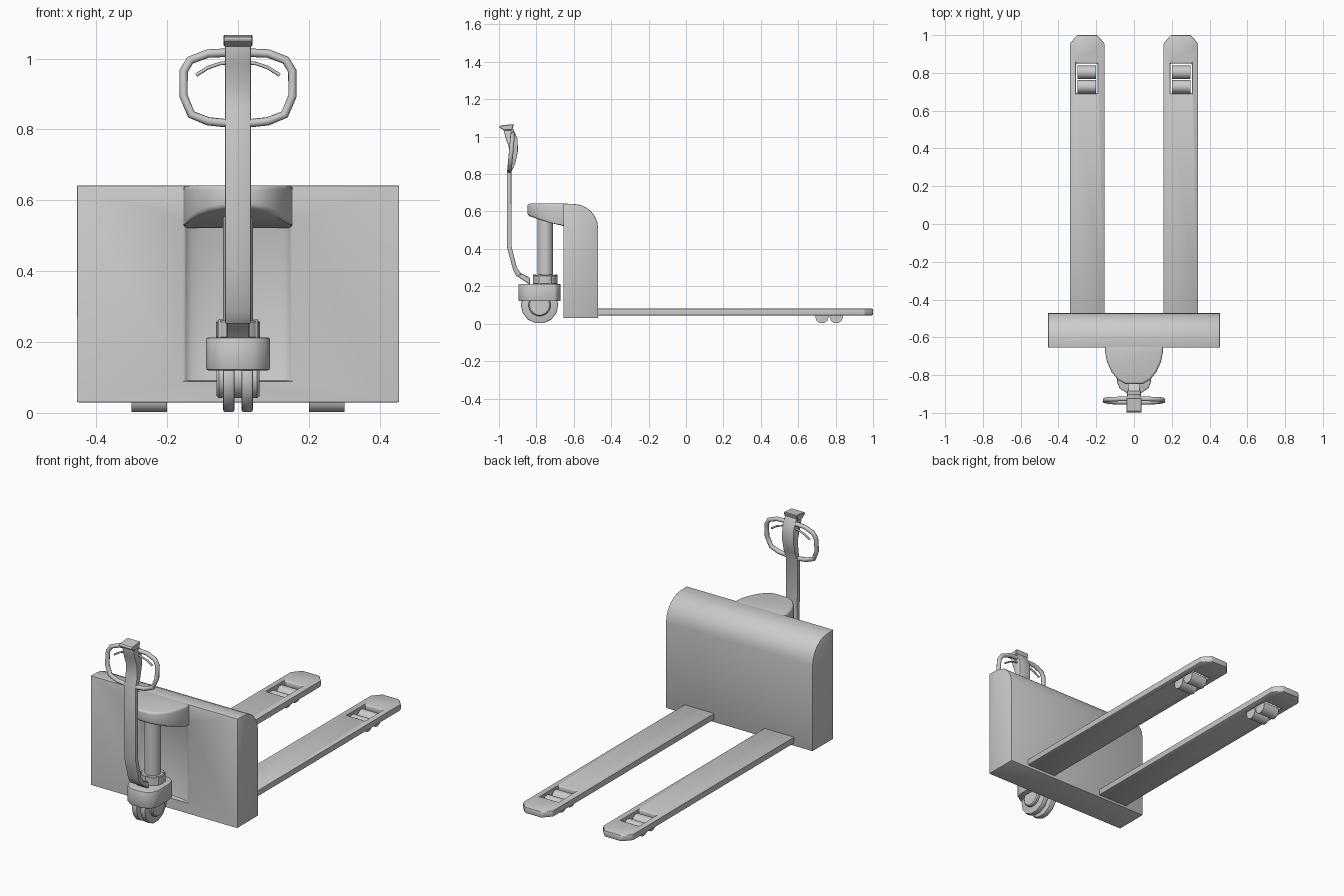
import bpy, bmesh, math
from mathutils import Matrix

if "Cube" in bpy.data.objects:
    bpy.data.objects.remove(bpy.data.objects["Cube"])


def finish(ob, bevel=0.0, segs=2, cutters=(), angle=35):
    """Apply cuts and bevel, then shade."""
    bpy.ops.object.select_all(action='DESELECT')
    bpy.context.view_layer.objects.active = ob
    ob.select_set(True)
    for c in cutters:
        m = ob.modifiers.new("cut", 'BOOLEAN')
        m.operation, m.object, m.solver = 'DIFFERENCE', c, 'EXACT'
        bpy.ops.object.modifier_apply(modifier=m.name)
        bpy.data.objects.remove(c, do_unlink=True)
    if bevel:
        m = ob.modifiers.new("bevel", 'BEVEL')
        m.width, m.segments = bevel, segs
        m.limit_method, m.angle_limit = 'ANGLE', math.radians(40)
        bpy.ops.object.modifier_apply(modifier=m.name)
    bpy.ops.object.shade_smooth_by_angle(angle=math.radians(angle))
    return ob


def from_bm(name, bm):
    bmesh.ops.recalc_face_normals(bm, faces=bm.faces)
    me = bpy.data.meshes.new(name)
    bm.to_mesh(me)
    bm.free()
    ob = bpy.data.objects.new(name, me)
    bpy.context.collection.objects.link(ob)
    return ob


def loft(name, a, b):
    """Closed solid between two matching rings of points."""
    bm = bmesh.new()
    va, vb = [bm.verts.new(p) for p in a], [bm.verts.new(p) for p in b]
    n = len(a)
    bm.faces.new(va)
    bm.faces.new(vb)
    for i in range(n):
        j = (i + 1) % n
        bm.faces.new((va[i], va[j], vb[j], vb[i]))
    return from_bm(name, bm)


def side_prism(name, yz, x0, x1):
    return loft(name, [(x0, y, z) for y, z in yz], [(x1, y, z) for y, z in yz])


def plan_prism(name, xy, z0, z1):
    low = z0 if callable(z0) else (lambda y: z0)
    return loft(name, [(x, y, low(y)) for x, y in xy], [(x, y, z1) for x, y in xy])


def mirrored(half):
    return half + [(-x, y) for x, y in reversed(half)]


def box(name, x0, x1, y0, y1, z0, z1):
    return side_prism(name, [(y0, z0), (y1, z0), (y1, z1), (y0, z1)], x0, x1)


def cylinder(name, r, depth, loc, axis='Z', n=16, squash=1.0):
    bm = bmesh.new()
    m = Matrix.Translation(loc) @ Matrix.Diagonal((1, squash, 1, 1))
    if axis == 'X':
        m = m @ Matrix.Rotation(math.pi / 2, 4, 'Y')
    bmesh.ops.create_cone(bm, cap_ends=True, segments=n, radius1=r, radius2=r,
                          depth=depth, matrix=m)
    return from_bm(name, bm)


def tube(name, pts, r, cyclic):
    cu = bpy.data.curves.new(name, 'CURVE')
    cu.dimensions, cu.bevel_depth, cu.bevel_resolution = '3D', r, 2
    cu.use_fill_caps = True
    sp = cu.splines.new('POLY')
    sp.points.add(len(pts) - 1)
    for p, co in zip(sp.points, pts):
        p.co = (*co, 1)
    sp.use_cyclic_u = cyclic
    ob = bpy.data.objects.new(name, cu)
    bpy.context.collection.objects.link(ob)
    bpy.ops.object.select_all(action='DESELECT')
    bpy.context.view_layer.objects.active = ob
    ob.select_set(True)
    bpy.ops.object.convert(target='MESH')
    return finish(bpy.context.view_layer.objects.active, angle=50)


# Main body: upright slab with rounded rear top edge and shallow front scoop
arc = [(-0.60 + 0.13 * math.sin(t), 0.51 + 0.13 * math.cos(t))
       for t in [i * math.pi / 12 for i in range(7)]]
body = side_prism("body", [(-0.655, 0.03), (-0.655, 0.642)] + arc + [(-0.47, 0.03)],
                  -0.455, 0.455)
scoop = cylinder("scoop_cutter", 0.15, 0.45, (0, -0.655, 0.315), n=24, squash=0.2)
finish(body, 0.008, 2, [scoop])

# Forks with slots and paired load rollers
for s, side in ((1, "right"), (-1, "left")):
    half = [(0.155, -0.48), (0.34, -0.48), (0.34, 0.955), (0.30, 1.0),
            (0.195, 1.0), (0.155, 0.955)]
    fork = plan_prism("fork_" + side, [(s * x, y) for x, y in half], 0.045, 0.08)
    slot = box("slot_cutter", *sorted((s * 0.193, s * 0.306)), 0.69, 0.85, 0, 0.12)
    finish(fork, 0.006, 2, [slot])
    for k, y in enumerate((0.727, 0.803)):
        finish(cylinder(f"load_roller_{side}_{k + 1}", 0.036, 0.1,
                        (s * 0.25, y, 0.037), 'X', 10), angle=40)

# Hood overhanging the drive column
hood = plan_prism("hood", mirrored([(0.155, -0.64), (0.153, -0.68), (0.143, -0.73),
                                    (0.118, -0.785), (0.085, -0.825), (0.045, -0.847)]),
                  lambda y: 0.522 + max(0, -0.69 - y) * 0.36, 0.642)
finish(hood, 0.012, 3)

# Steering column, collar and bolts
CY = -0.753
finish(cylinder("column", 0.042, 0.35, (0, CY, 0.405), n=20))
finish(cylinder("collar", 0.062, 0.05, (0, CY, 0.235), n=16), 0.004, 1)
for k in range(6):
    a = math.pi / 6 + k * math.pi / 3
    finish(cylinder(f"collar_bolt_{k + 1}", 0.008, 0.05,
                    (0.057 * math.cos(a), CY + 0.057 * math.sin(a), 0.238), n=6))

# Drive housing and twin drive wheel
housing = plan_prism("drive_housing",
                     mirrored([(0.045, -0.67), (0.08, -0.695), (0.09, -0.74),
                               (0.09, -0.835), (0.078, -0.868), (0.038, -0.895)]),
                     0.12, 0.213)
finish(housing, 0.006, 2)
for s, side in ((1, "right"), (-1, "left")):
    finish(cylinder("drive_wheel_" + side, 0.1, 0.032, (s * 0.026, -0.783, 0.1), 'X', 14),
           0.006, 2)
finish(cylinder("wheel_hub", 0.06, 0.12, (0, -0.783, 0.1), 'X', 14), 0.006, 1)

# Tiller arm: foot bracket, bent strip, thick head and top cap
foot = [(-0.905, 0.255), (-0.845, 0.215), (-0.835, 0.20), (-0.835, 0.245), (-0.89, 0.275)]
finish(side_prism("tiller_foot", foot, -0.032, 0.032), 0.003, 1)
arm = [(-0.925, 0.29), (-0.905, 0.25), (-0.88, 0.265), (-0.905, 0.30), (-0.932, 0.41),
       (-0.934, 0.81), (-0.912, 0.86), (-0.899, 0.92), (-0.900, 0.985), (-0.925, 1.045),
       (-0.978, 1.045), (-0.962, 0.985), (-0.942, 0.93), (-0.945, 0.86), (-0.958, 0.81),
       (-0.957, 0.41)]
finish(side_prism("tiller_arm", arm, -0.036, 0.036), 0.004, 2)
cap = [(-1.0, 1.05), (-0.975, 1.034), (-0.93, 1.034), (-0.92, 1.067), (-0.99, 1.06)]
finish(side_prism("tiller_cap", cap, -0.041, 0.041), 0.003, 1)

# Looped hand grip and curved control levers
half = [(0.04, 1.016), (0.085, 1.014), (0.135, 0.995), (0.153, 0.965), (0.154, 0.895),
        (0.132, 0.842), (0.085, 0.823), (0.04, 0.818)]
ring = half + [(-x, z) for x, z in reversed(half)]
tube("hand_grip", [(x, -0.944 + (z - 0.818) * 0.09, z) for x, z in ring], 0.012, True)
for s, side in ((1, "right"), (-1, "left")):
    tube("control_lever_" + side,
         [(s * x, -0.925, z) for x, z in
          ((0.02, 0.989), (0.05, 0.986), (0.085, 0.974), (0.118, 0.953))], 0.005, False)
